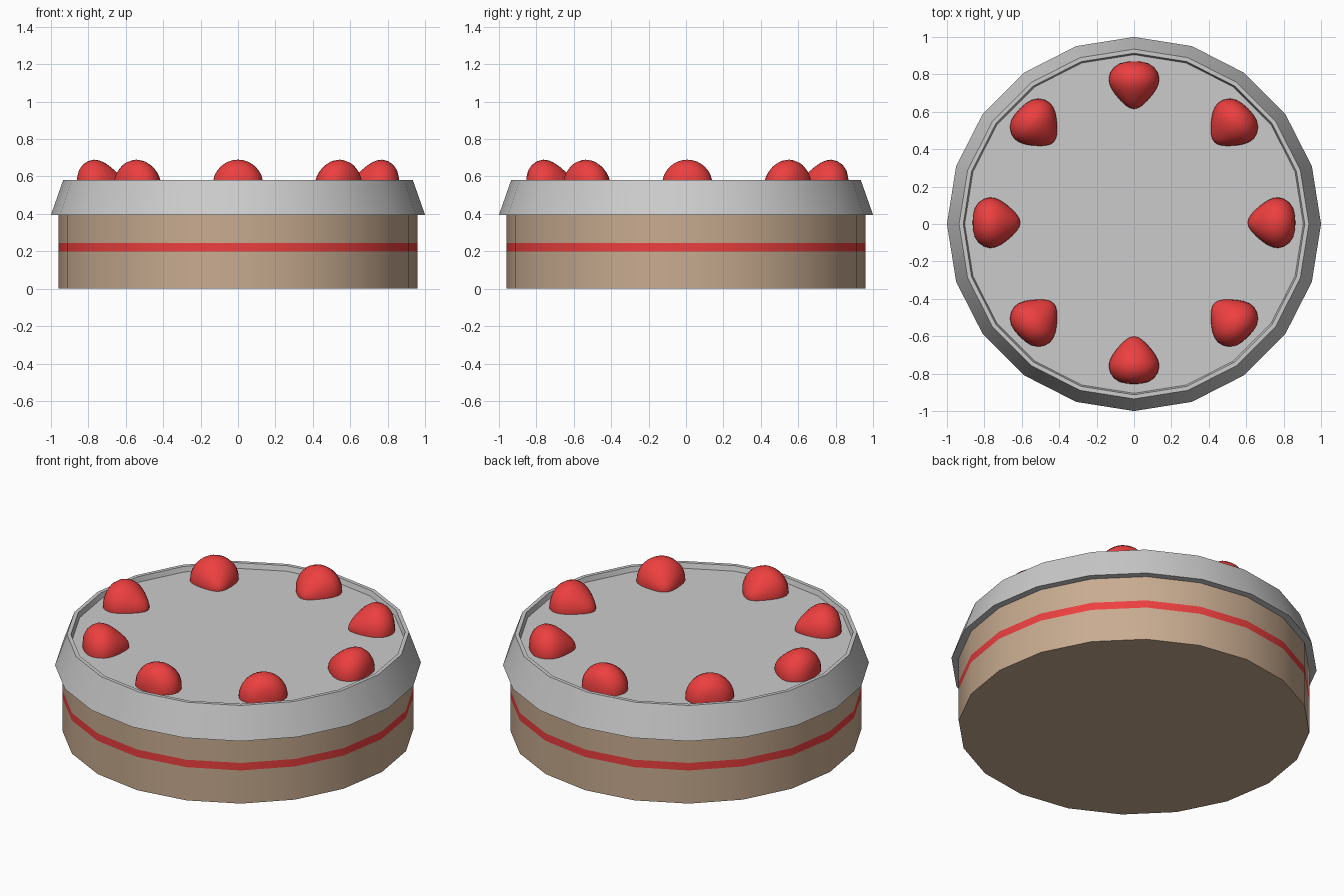
import bpy, bmesh
from math import cos, sin, pi
from mathutils import Matrix

if "Cube" in bpy.data.objects:
    bpy.data.objects.remove(bpy.data.objects["Cube"])


def material(name, rgb):
    m = bpy.data.materials.new(name)
    m.diffuse_color = (*rgb, 1)
    m.use_nodes = True
    m.node_tree.nodes["Principled BSDF"].inputs["Base Color"].default_value = m.diffuse_color
    return m


def lathe(name, profile, sides, mats=(), bands=None, matrix=Matrix()):
    """Revolve (radius, height) points around z; radius 0 makes a pole."""
    bm = bmesh.new()
    rings = []
    for r, z in profile:
        n = sides if r > 0 else 1
        rings.append([bm.verts.new((r * cos(2 * pi * i / sides), r * sin(2 * pi * i / sides), z))
                      for i in range(n)])
    for k, (a, b) in enumerate(zip(rings, rings[1:])):
        for i in range(sides):
            j = (i + 1) % sides
            loop = [a[i % len(a)], a[j % len(a)], b[j % len(b)], b[i % len(b)]]
            f = bm.faces.new(list(dict.fromkeys(loop)))
            f.material_index = bands[k] if bands else 0
    bmesh.ops.recalc_face_normals(bm, faces=bm.faces)
    bm.transform(matrix)
    me = bpy.data.meshes.new(name)
    bm.to_mesh(me)
    bm.free()
    ob = bpy.data.objects.new(name, me)
    bpy.context.collection.objects.link(ob)
    for m in mats:
        me.materials.append(m)
    bpy.ops.object.select_all(action='DESELECT')
    ob.select_set(True)
    bpy.context.view_layer.objects.active = ob
    bpy.ops.object.shade_smooth_by_angle(angle=pi / 6)
    return ob


sponge = material("sponge", (0.58, 0.41, 0.28))
red = material("red", (0.85, 0.05, 0.05))

# Sponge with a flush jam stripe
R = 0.96
lathe("sponge_body", [(0, 0), (R, 0), (R, 0.2), (R, 0.245), (R, 0.4), (0, 0.4)],
      20, (sponge, red), (0, 0, 1, 0, 0))

# Icing cap with overhanging skirt, raised rim and recessed top
lathe("icing", [(0, 0.395), (1, 0.395), (0.935, 0.58), (0.913, 0.58), (0.905, 0.55), (0, 0.55)], 20)

# Half-sunk strawberries lying with their tips towards the middle
berry = [(0, 0.608), (0.022, 0.613), (0.046, 0.628), (0.072, 0.653), (0.097, 0.682),
         (0.118, 0.712), (0.131, 0.742), (0.135, 0.77), (0.127, 0.802), (0.107, 0.831),
         (0.077, 0.851), (0.04, 0.86), (0, 0.863)]
for i in range(8):
    m = (Matrix.Translation((0, 0.007, 0.555)) @ Matrix.Rotation(i * pi / 4, 4, 'Z')
         @ Matrix.Rotation(pi / 2, 4, 'Y'))
    lathe(f"strawberry_{i + 1}", berry, 32, (red,), matrix=m)
